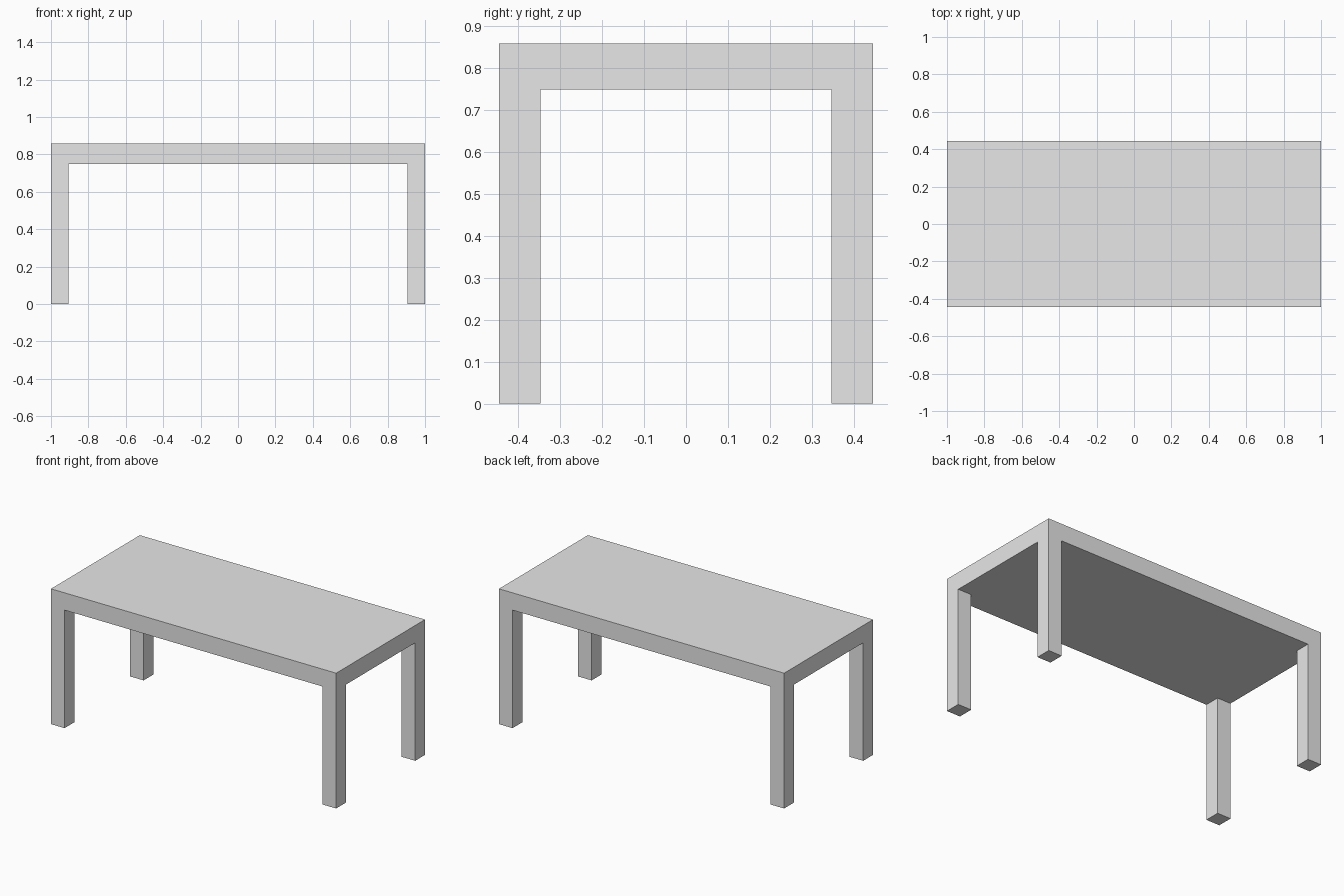
import bpy
import bmesh

cube = bpy.data.objects.get("Cube")
if cube:
    bpy.data.objects.remove(cube, do_unlink=True)

# Overall sizes
HALF_X, HALF_Y = 1.0, 0.445
LEG_X, LEG_Y = 0.095, 0.098
HEIGHT, UNDERSIDE = 0.858, 0.748

# Plain grey material
grey = bpy.data.materials.new("plain_grey")
grey.use_nodes = True
colour = (0.8, 0.8, 0.8, 1.0)
grey.diffuse_color = colour
grey.node_tree.nodes["Principled BSDF"].inputs["Base Color"].default_value = colour

# Solid slab, cut along the inner lines of the legs
bm = bmesh.new()
bmesh.ops.create_cube(bm, size=1)
for v in bm.verts:
    v.co.x *= 2 * HALF_X
    v.co.y *= 2 * HALF_Y
    v.co.z = HEIGHT if v.co.z > 0 else UNDERSIDE
inner_x, inner_y = HALF_X - LEG_X, HALF_Y - LEG_Y
for side in (-1, 1):
    for point, normal in (((side * inner_x, 0, 0), (1, 0, 0)),
                          ((0, side * inner_y, 0), (0, 1, 0))):
        bmesh.ops.bisect_plane(bm, geom=bm.verts[:] + bm.edges[:] + bm.faces[:],
                               plane_co=point, plane_no=normal)

# Legs pulled down from the four corner cells, flush with the slab
bm.normal_update()
corners = []
for f in bm.faces:
    c = f.calc_center_median()
    if f.normal.z < -0.5 and abs(c.x) > inner_x and abs(c.y) > inner_y:
        corners.append(f)
result = bmesh.ops.extrude_discrete_faces(bm, faces=corners)
for f in result["faces"]:
    for v in f.verts:
        v.co.z = 0
bmesh.ops.remove_doubles(bm, verts=bm.verts[:], dist=0.0001)
bmesh.ops.recalc_face_normals(bm, faces=bm.faces[:])

# Merge flat neighbouring faces into clean panels
bmesh.ops.dissolve_limit(bm, angle_limit=0.01, verts=bm.verts[:], edges=bm.edges[:])

mesh = bpy.data.meshes.new("table")
bm.to_mesh(mesh)
bm.free()
mesh.materials.append(grey)
table = bpy.data.objects.new("table", mesh)
bpy.context.collection.objects.link(table)
